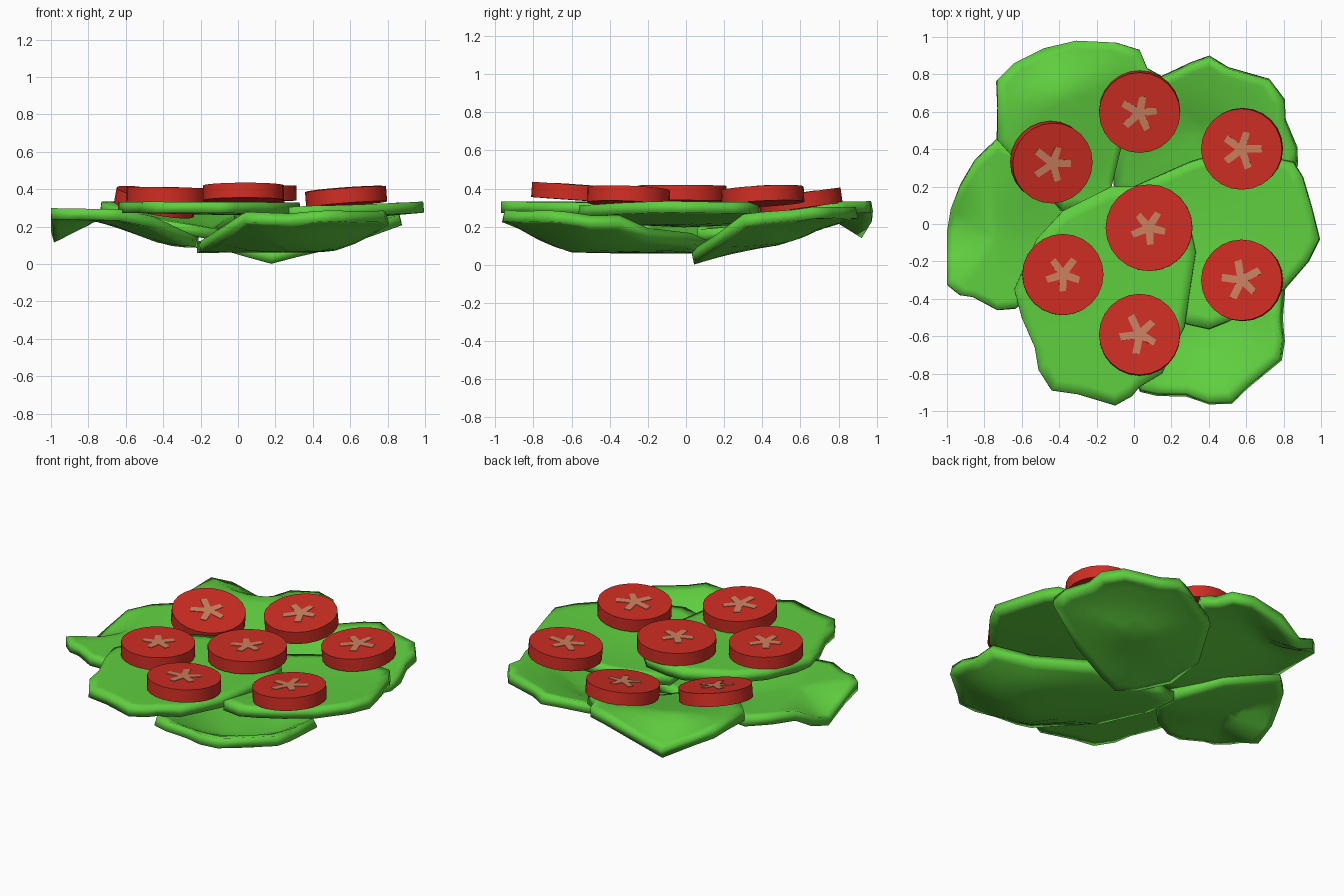
import bpy, bmesh, math, random
from mathutils import Vector

if "Cube" in bpy.data.objects:
    bpy.data.objects.remove(bpy.data.objects["Cube"])

random.seed(4)

def material(name, rgb):
    m = bpy.data.materials.new(name)
    m.diffuse_color = (*rgb, 1)
    m.use_nodes = True
    m.node_tree.nodes["Principled BSDF"].inputs["Base Color"].default_value = m.diffuse_color
    return m

GREEN = material("leaf_green", (0.115, 0.62, 0.05))
RED = material("tomato_red", (0.62, 0.027, 0.017))
SEED = material("seed_orange", (0.60, 0.22, 0.115))

def add_object(name, bm, mat):
    mesh = bpy.data.meshes.new(name)
    bm.to_mesh(mesh)
    bm.free()
    mesh.materials.append(mat)
    ob = bpy.data.objects.new(name, mesh)
    bpy.context.collection.objects.link(ob)
    return ob

def smooth(ob, angle):
    bpy.ops.object.select_all(action='DESELECT')
    ob.select_set(True)
    bpy.context.view_layer.objects.active = ob
    bpy.ops.object.shade_smooth_by_angle(angle=math.radians(angle))

def interpolate(profile, d):
    for (d0, z0), (d1, z1) in zip(profile, profile[1:]):
        if d <= d1:
            return z0 + (z1 - z0) * (d - d0) / (d1 - d0)
    return profile[-1][1]

# Lettuce leaf: outline filled with rings, height rising away from a spine,
# optional drooping corner (x, y, depth, radius), thickened downwards
def leaf(name, outline, spine, profile, droop=None):
    pts = [Vector(p) for p in outline]
    area = sum(a.x * b.y - b.x * a.y for a, b in zip(pts, pts[1:] + pts[:1]))
    if area < 0:
        pts.reverse()
    a, b = Vector(spine[0]), Vector(spine[1])
    mid = sum(pts, Vector((0, 0))) / len(pts)

    def lift(p):
        ab = b - a
        t = max(0, min(1, (p - a).dot(ab) / ab.length_squared)) if ab.length else 0
        z = interpolate(profile, (p - a - ab * t).length)
        if droop:
            far = (p - Vector(droop[:2])).length / droop[3]
            z -= droop[2] * max(0, 1 - far)
        return (p.x, p.y, z)

    bm = bmesh.new()
    centre = bm.verts.new(lift(mid))
    rings = [[bm.verts.new(lift(mid.lerp(p, f))) for p in pts]
             for f in (0.2, 0.4, 0.6, 0.75, 0.88, 1)]
    n = len(pts)
    for i in range(n):
        j = (i + 1) % n
        bm.faces.new((centre, rings[0][i], rings[0][j]))
        for lo, hi in zip(rings, rings[1:]):
            bm.faces.new((lo[i], hi[i], hi[j], lo[j]))
    ob = add_object(name, bm, GREEN)
    mod = ob.modifiers.new("thickness", 'SOLIDIFY')
    mod.thickness = 0.06
    mod.offset = -1
    smooth(ob, 35)

leaf("back_left_leaf",
     [(-.73, .45), (-.73, .62), (-.73, .77), (-.64, .86), (-.48, .94), (-.31, .98),
      (-.1, .97), (.03, .93), (.07, .83), (.15, .78), (.06, .62), (-.07, .4),
      (-.12, .2), (-.1, .06), (-.38, .07), (-.56, .26)],
     ((-.05, .05), (-.05, .05)), [(0, .18), (.2, .2), (.47, .265), (.75, .33), (1.2, .34)],
     (-.48, .96, .15, .26))
leaf("left_leaf",
     [(-.73, .45), (-.85, .34), (-.93, .2), (-.98, .08), (-1, -.04), (-1, -.18),
      (-1, -.32), (-.93, -.38), (-.86, -.39), (-.73, -.46), (-.63, -.45), (-.45, -.32),
      (-.24, -.08), (-.21, .08), (-.42, .3)],
     ((-.22, .03), (-.22, .03)), [(0, .14), (.16, .16), (.45, .265), (.55, .29), (.9, .30)],
     (-1.02, -.02, .14, .25))
leaf("front_left_leaf",
     [(-.12, .2), (-.38, .07), (-.52, -.08), (-.64, -.35), (-.6, -.5), (-.53, -.66),
      (-.51, -.78), (-.44, -.89), (-.3, -.91), (-.1, -.97), (-.01, -.92), (.03, -.87),
      (.15, -.8), (.27, -.55), (.33, -.15), (.29, .03), (.16, .17), (0, .2)],
     ((0, -.2), (0, -.4)), [(0, .32), (.4, .33), (.8, .335)])
leaf("front_right_leaf",
     [(.04, -.88), (.13, -.9), (.28, -.9), (.4, -.95), (.52, -.95), (.6, -.87),
      (.78, -.72), (.79, -.62), (.77, -.5), (.78, -.35), (.6, -.2), (.3, .03),
      (-.08, .12), (-.22, .1), (-.2, -.1), (-.12, -.45)],
     ((-.22, .1), (.3, -.4)), [(0, .12), (.2, .125), (.32, .17), (.5, .27), (.6, .29), (.9, .29)])
leaf("right_leaf",
     [(-.02, .19), (.14, .26), (.3, .33), (.4, .36), (.6, .38), (.85, .33), (.9, .25),
      (.95, .08), (.99, -.08), (.93, -.2), (.8, -.35), (.64, -.45), (.5, -.52),
      (.4, -.56), (.27, -.53), (.12, -.3), (0, 0)],
     ((.1, 0), (.1, 0)), [(0, .255), (.3, .27), (.5, .30), (.9, .335)])
leaf("back_right_leaf",
     [(.86, .3), (.86, .4), (.8, .55), (.8, .66), (.72, .77), (.5, .83), (.4, .89),
      (.3, .85), (.16, .78), (.04, .72), (-.1, .45), (-.1, .2), (.05, .06), (.18, .03),
      (.3, .06), (.55, .15)],
     ((.18, .03), (.18, .03)), [(0, .06), (.25, .13), (.5, .17), (.65, .24), (.85, .30), (1, .31)])

# Tomato slices: disc plus thin star of seeds, tilted inwards
def tomato(index, x, y, top, radius, tilt, spin):
    inward = Vector((-x, -y, 0)).normalized()
    normal = (Vector((0, 0, 1)) + inward * math.tan(math.radians(tilt))).normalized()
    rot = Vector((0, 0, 1)).rotation_difference(normal)
    bm = bmesh.new()
    bmesh.ops.create_cone(bm, cap_ends=True, segments=24, radius1=radius, radius2=radius, depth=.08)
    slice_ob = add_object(f"tomato_slice_{index}", bm, RED)

    bm = bmesh.new()
    ring = []
    for arm in range(5):
        a = math.radians(spin + arm * 72)
        reach = random.uniform(.09, .115)
        for da, r in ((-36, .034), (-22, .055), (-12, reach), (9, reach * .97), (18, .06)):
            t = a + math.radians(da)
            ring.append(bm.verts.new((r * math.cos(t), r * math.sin(t), 0)))
    face = bm.faces.new(ring)
    up = bmesh.ops.extrude_face_region(bm, geom=[face])
    bmesh.ops.translate(bm, vec=(0, 0, .004),
                        verts=[v for v in up["geom"] if isinstance(v, bmesh.types.BMVert)])
    bmesh.ops.recalc_face_normals(bm, faces=bm.faces)
    star = add_object(f"seed_star_{index}", bm, SEED)

    for ob, drop in ((slice_ob, .04), (star, .001)):
        ob.rotation_mode = 'QUATERNION'
        ob.rotation_quaternion = rot
        ob.location = Vector((x, y, top)) - normal * drop
    smooth(slice_ob, 35)

for i, spec in enumerate([
        (.08, -.02, .415, .232, 1, 60), (.03, -.59, .42, .217, 4, 45),
        (-.38, -.27, .408, .217, 1, 55), (.575, -.30, .398, .217, 5, 30),
        (.575, .40, .40, .217, 5, 75), (.03, .595, .375, .217, 8, 80),
        (-.435, .325, .37, .217, 13, 0)]):
    tomato(i + 1, *spec)
